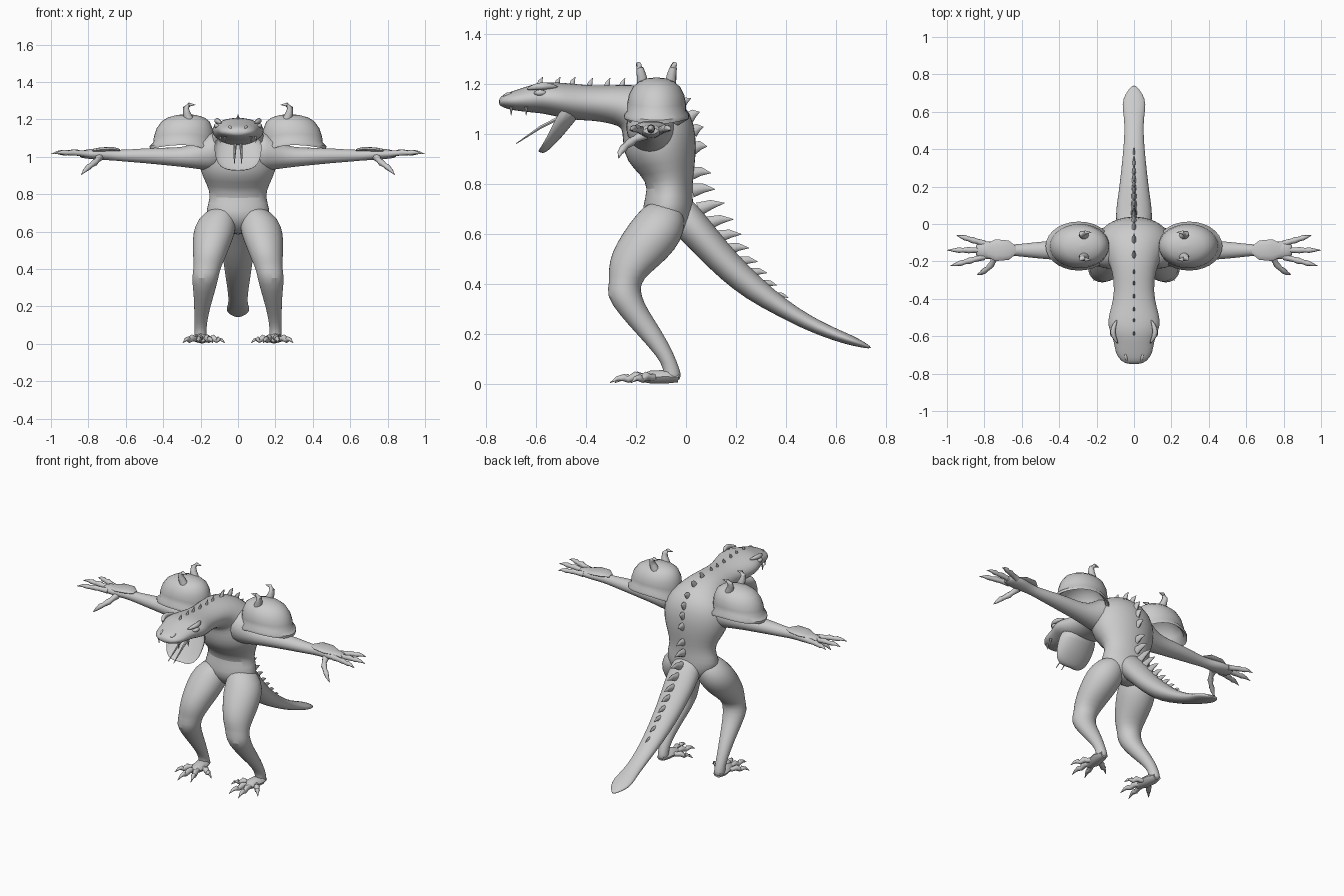
import bpy, bmesh, math
from mathutils import Vector as V

hide = bpy.data.materials.new("grey_hide")
hide.diffuse_color = (0.6, 0.6, 0.6, 1)


def finish(name, bm, mirror=False, subsurf=0):
    """Turn a bmesh into a smooth shaded object, optionally mirrored in x."""
    bmesh.ops.remove_doubles(bm, verts=bm.verts, dist=0.0002)
    bmesh.ops.recalc_face_normals(bm, faces=bm.faces)
    me = bpy.data.meshes.new(name)
    bm.to_mesh(me)
    bm.free()
    me.materials.append(hide)
    me.polygons.foreach_set("use_smooth", [True] * len(me.polygons))
    me.set_sharp_from_angle(angle=math.radians(50))
    ob = bpy.data.objects.new(name, me)
    bpy.context.collection.objects.link(ob)
    if mirror:
        m = ob.modifiers.new("mirror", 'MIRROR')
        m.use_mirror_merge = False
    if subsurf:
        ob.modifiers.new("smooth", 'SUBSURF').levels = subsurf
        ob.modifiers["smooth"].render_levels = subsurf
    return ob


def skin(bm, rings):
    """Bridge rings of points and cap both ends."""
    loops = [[bm.verts.new(p) for p in r] for r in rings]
    n = len(loops[0])
    for a, b in zip(loops, loops[1:]):
        for i in range(n):
            j = (i + 1) % n
            bm.faces.new((a[i], a[j], b[j], b[i]))
    bm.faces.new(loops[0][::-1])
    bm.faces.new(loops[-1])


def ring(c, u, v, n):
    return [c + u * math.cos(2 * math.pi * i / n) + v * math.sin(2 * math.pi * i / n)
            for i in range(n)]


def side_loft(name, sections, mirror=False, scoop=False, n=20):
    """Sections: back (y, z), front (y, z), half width, x centre."""
    bm, rings = bmesh.new(), []
    for ay, az, by, bz, w, x in sections:
        a, b = V((x, ay, az)), V((x, by, bz))
        r = ring((a + b) / 2, (a - b) / 2, V((w, 0, 0)), n)
        if scoop:  # hollow the first side between two raised edges
            r = []
            for i in range(n):
                t = 2 * math.pi * i / n
                c = math.cos(t)
                k = 1 - 1.2 * c if c > 0 else 1 + 2 * c
                r.append((a + b) / 2 + (a - b) / 2 * k + V((w * math.sin(t), 0, 0)))
        rings.append(r)
    skin(bm, rings)
    return finish(name, bm, mirror, 1)


def tube(bm, pts, radii, flat=1.0, n=8):
    """Tapered tube through points; flat scales the sideways radius."""
    pts, rings = [V(p) for p in pts], []
    for i, (p, r) in enumerate(zip(pts, radii)):
        d = (pts[min(i + 1, len(pts) - 1)] - pts[max(i - 1, 0)]).normalized()
        ref = V((1, 0, 0)) if abs(d.x) < 0.8 else V((0, 1, 0))
        v = d.cross(ref).normalized()
        u = v.cross(d).normalized()
        rings.append(ring(p, u * r * flat, v * r, n))
    skin(bm, rings)


# Torso, neck and upper head in one skin
side_loft("body", [(*s, 0) for s in [
    (0.02, .59, -.09, .575, .06), (.03, .67, -.17, .65, .165), (.03, .73, -.178, .71, .175),
    (.025, .79, -.15, .785, .145), (.036, .87, -.18, .835, .168), (.043, .95, -.24, .89, .205),
    (.037, 1.04, -.255, .96, .21), (.0, 1.125, -.255, 1.01, .185), (-.1, 1.185, -.265, 1.03, .14),
    (-.22, 1.203, -.3, 1.042, .115), (-.35, 1.193, -.37, 1.055, .105),
    (-.45, 1.203, -.44, 1.055, .122), (-.52, 1.21, -.52, 1.07, .146),
    (-.58, 1.21, -.57, 1.083, .13), (-.63, 1.195, -.62, 1.087, .108),
    (-.69, 1.175, -.69, 1.095, .102), (-.735, 1.16, -.735, 1.107, .07),
    (-.75, 1.14, -.75, 1.12, .03)]])

# Hanging scooped lower jaw
side_loft("lower_jaw", [(*s, 0) for s in [
    (-.50, 1.12, -.41, 1.09, .12), (-.53, 1.06, -.455, 1.04, .13), (-.552, 1.01, -.495, .99, .125),
    (-.575, .965, -.54, .945, .112), (-.592, .938, -.562, .927, .08),
    (-.594, .93, -.575, .925, .04)]], scoop=True)

# Forked tongue and fangs
bm = bmesh.new()
tube(bm, [(.015, -.50, 1.07), (.017, -.58, 1.03), (.02, -.68, .963)], [.008, .007, .002], n=6)
for x, y in ((.07, -.70), (.095, -.64)):
    tube(bm, [(x, y, 1.11), (x, y, 1.075)], [.008, .001], n=6)
finish("tongue_and_fangs", bm, True)

# Eyes, brow ridges and nostril bumps
bm = bmesh.new()
tube(bm, [(.085, -.64, 1.18), (.112, -.6, 1.192), (.115, -.56, 1.195), (.09, -.51, 1.19)],
     [.004, .016, .017, .004])
tube(bm, [(.1, -.61, 1.165), (.118, -.595, 1.167), (.119, -.575, 1.167), (.11, -.555, 1.165)],
     [.004, .014, .014, .004])
tube(bm, [(.035, -.735, 1.15), (.045, -.715, 1.16), (.045, -.69, 1.165)], [.004, .012, .004])
finish("eyes_and_brows", bm, True, 1)

# Tail
side_loft("tail", [(*s, 0) for s in [
    (-.02, .78, -.09, .63, .08), (.04, .725, -.02, .58, .1), (.12, .625, .05, .505, .096),
    (.2, .525, .14, .418, .083), (.3, .425, .24, .34, .071), (.4, .338, .36, .276, .059),
    (.5, .273, .47, .22, .051), (.58, .232, .56, .185, .053), (.65, .202, .63, .162, .066),
    (.7, .178, .69, .148, .05), (.745, .147, .74, .141, .008)]])

# Legs
side_loft("leg", [
    (-.02, .73, -.14, .74, .06, .08), (.0, .65, -.2, .68, .105, .115), (-.015, .575, -.255, .605, .115, .128),
    (-.075, .5, -.3, .525, .098, .145), (-.145, .445, -.312, .46, .085, .155),
    (-.185, .4, -.306, .41, .072, .165), (-.178, .353, -.322, .355, .072, .176),
    (-.155, .3, -.268, .278, .06, .18), (-.098, .215, -.192, .195, .044, .19),
    (-.05, .125, -.115, .11, .034, .2), (-.025, .06, -.088, .06, .031, .2),
    (-.018, .03, -.095, .02, .034, .2), (-.03, .01, -.09, .005, .025, .2)], True)

# Feet: sole, splayed toes and claws
bm = bmesh.new()
tube(bm, [(.2, -.03, .025), (.2, -.07, .03), (.19, -.14, .028), (.19, -.19, .022)],
     [.018, .027, .026, .012], 1.5)
for tx, ty in ((.07, -.17), (.135, -.285), (.215, -.305), (.295, -.22)):
    s, e = V((.195, -.10, .03)), V((tx, ty, .005))
    p = [s.lerp(e, t) + V((0, 0, h)) for t, h in
         ((0, 0), (.35, .005), (.5, .015), (.65, .004), (.72, .014), (.85, .014), (1, 0))]
    tube(bm, p, [.016, .014, .018, .013, .015, .009, .001])
finish("foot", bm, True)

# Arms with hands, along x
bm, rings = bmesh.new(), []
for x, z, ry, rz in [(.08, 1.03, .11, .11), (.16, 1.03, .1, .105), (.22, 1.005, .078, .07),
                     (.3, .998, .06, .052), (.4, 1.003, .054, .047), (.5, 1.006, .046, .04),
                     (.58, 1.006, .037, .034), (.65, 1.008, .029, .029), (.7, 1.012, .036, .03),
                     (.76, 1.015, .05, .03), (.82, 1.015, .046, .024), (.85, 1.013, .03, .015)]:
    rings.append(ring(V((x, -.14, z)), V((0, ry, 0)), V((0, 0, rz)), 18))
skin(bm, rings)
finish("arm", bm, True, 1)

# Bracer plate over the back of the hand
bm = bmesh.new()
skin(bm, [ring(V((x, -.14, z)), V((0, ry, 0)), V((0, 0, rz)), 12) for x, z, ry, rz in
          [(.63, 1.035, .02, .006), (.67, 1.042, .052, .012), (.74, 1.038, .058, .012),
           (.8, 1.03, .03, .008)]])
finish("hand_plate", bm, True)

# Fingers and thumb with claws
bm = bmesh.new()
for sy, ty, tx in ((-.105, -.06, .95), (-.14, -.14, 1.0), (-.175, -.225, .985)):
    s, e = V((.80, sy, 1.015)), V((tx, ty, 1.015))
    p = [s.lerp(e, t) + V((0, 0, h)) for t, h in
         ((0, 0), (.3, .005), (.42, .008), (.58, .006), (.68, .008), (.82, .008), (1, 0))]
    tube(bm, p, [.018, .014, .017, .012, .015, .009, .001])
tube(bm, [(.74, -.165, 1.0), (.755, -.205, .98), (.765, -.22, .97), (.785, -.24, .955),
          (.80, -.25, .945), (.82, -.265, .925), (.84, -.27, .903)],
     [.022, .014, .018, .013, .016, .01, .001])
finish("fingers", bm, True)

# Domed shoulder guards with a flared rim and hollow underside
bm, rings, n = bmesh.new(), [], 28
for s, h in [(.02, .1), (.6, .08), (.88, .03), (.95, -.005), (1.1, -.02), (1.11, -.004), (1.0, .012),
             (1.0, .04), (.94, .075), (.8, .107), (.6, .128), (.32, .141), (.02, .145)]:
    r = []
    for i in range(n):
        c, t = math.cos(2 * math.pi * i / n), math.sin(2 * math.pi * i / n)
        drop = (.022 * c * c + (.025 * c * c if c < 0 else 0)) * max(0, 1 - max(h, 0) / .1)
        shift = -.02 * max(h, 0) / .145
        r.append(V((.295 + shift + .16 * s * c, -.118 + .118 * s * t, 1.083 + h - drop)))
    rings.append(r)
skin(bm, rings)
finish("shoulder_guard", bm, True)

# Two hooked horns on each guard
bm = bmesh.new()
for s in (-1, 1):
    tube(bm, [(.262, -.118 + s * .055, 1.2), (.275, -.118 + s * .06, 1.235),
              (.278, -.118 + s * .066, 1.262), (.26, -.118 + s * .072, 1.28),
              (.228, -.118 + s * .074, 1.278)], [.025, .02, .016, .011, .001], n=10)
finish("guard_horns", bm, True)

# Row of swept spikes from neck to tail: base, tip, radius
bm = bmesh.new()
for y in (-.58, -.51, -.45, -.38, -.31, -.25):
    z = 1.2 if y < -.4 else 1.195
    tube(bm, [(0, y - .01, z - .01), (0, y - .003, z + .012), (0, y + .006, z + .03)],
         [.012, .009, .001], .6)
for by, bz, ty, tz, r in [
        (-.17, 1.18, -.14, 1.225, .02), (-.09, 1.16, -.05, 1.2, .022), (-.03, 1.11, .02, 1.145, .024),
        (.01, 1.065, .055, 1.09, .025), (.025, 1.01, .07, 1.03, .026), (.03, .945, .085, .952, .027),
        (.025, .845, .1, .845, .026), (.025, .775, .117, .78, .028), (.05, .70, .155, .725, .028),
        (.09, .645, .19, .66, .027), (.13, .59, .222, .6, .026), (.17, .54, .252, .545, .024),
        (.215, .49, .287, .49, .022), (.26, .445, .325, .445, .02), (.31, .4, .365, .395, .017),
        (.365, .355, .41, .345, .013)]:
    a, b = V((0, by, bz)), V((0, ty, tz))
    tube(bm, [a, a.lerp(b, .5) + V((0, 0, .007)), b], [r, r * .65, .001], .6)
finish("back_spikes", bm)
